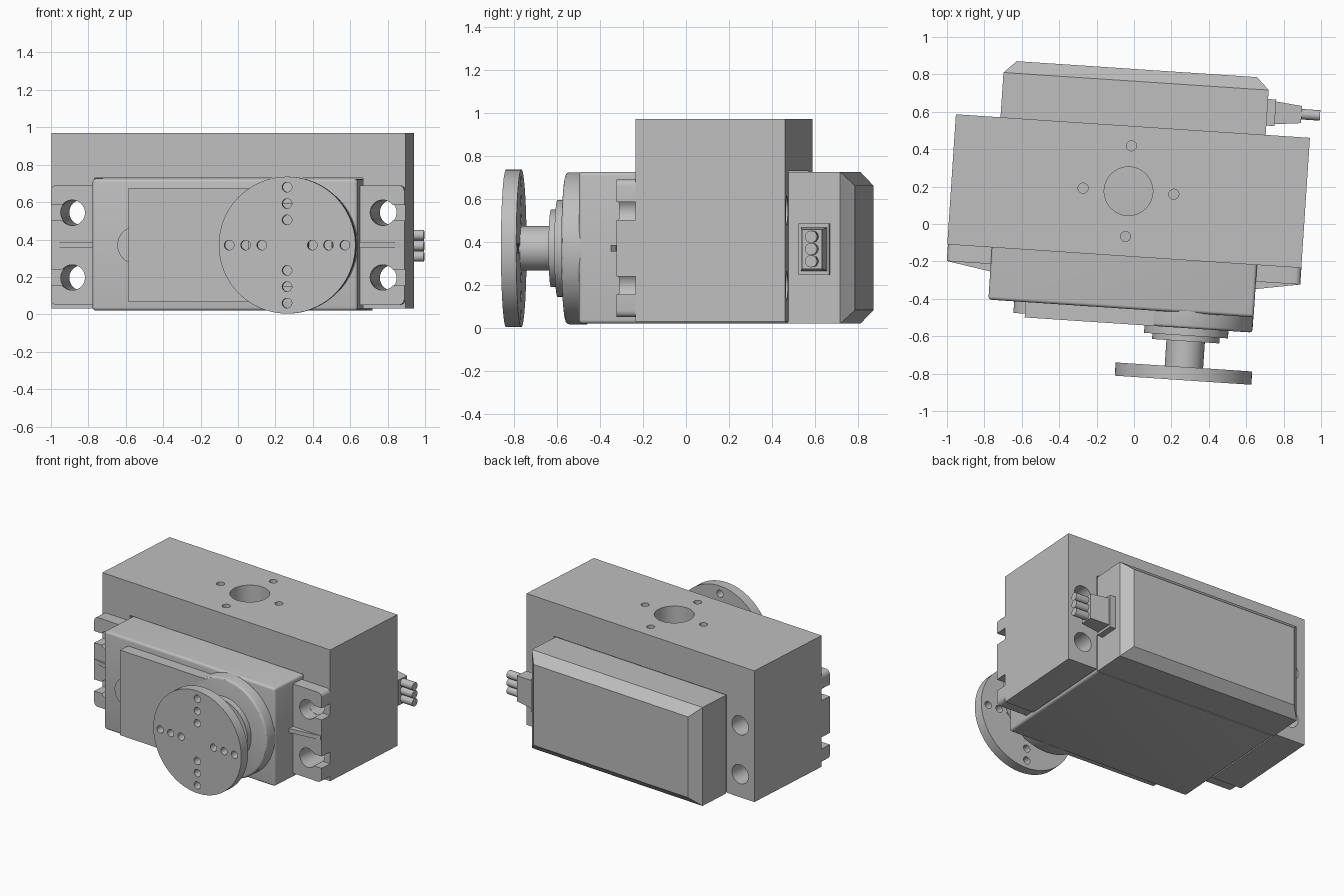
import bpy, bmesh, math
from mathutils import Matrix

if "Cube" in bpy.data.objects:
    bpy.data.objects.remove(bpy.data.objects["Cube"])

grey = bpy.data.materials.new("light grey")
grey.use_nodes = True
COLOUR = (0.52, 0.52, 0.52, 1)
grey.diffuse_color = COLOUR
grey.node_tree.nodes["Principled BSDF"].inputs["Base Color"].default_value = COLOUR

MID = -0.0385     # middle of the casing along its length
AXIS = 0.37       # height of the casing centre line
SHAFT = 0.317     # output shaft position along the length
parts = []


def finish(name, bm, keep=True):
    bmesh.ops.recalc_face_normals(bm, faces=bm.faces)
    mesh = bpy.data.meshes.new(name)
    bm.to_mesh(mesh)
    bm.free()
    mesh.materials.append(grey)
    obj = bpy.data.objects.new(name, mesh)
    bpy.context.collection.objects.link(obj)
    if keep:
        parts.append(obj)
    return obj


def activate(obj):
    bpy.ops.object.select_all(action='DESELECT')
    obj.select_set(True)
    bpy.context.view_layer.objects.active = obj


def box(name, x, y, z, keep=True):
    bm = bmesh.new()
    bmesh.ops.create_cube(bm, size=1)
    for v in bm.verts:
        v.co = [r[0] if c < 0 else r[1] for c, r in zip(v.co, (x, y, z))]
    return finish(name, bm, keep)


def cylinder(name, x, z, radius, y0, y1, sides=64, keep=True):
    bm = bmesh.new()
    turn = Matrix.Translation((x, (y0 + y1) / 2, z)) @ Matrix.Rotation(math.pi / 2, 4, 'X')
    bmesh.ops.create_cone(bm, cap_ends=True, segments=sides, radius1=radius,
                          radius2=radius, depth=y1 - y0, matrix=turn)
    return finish(name, bm, keep)


def upright(x, y, radius, z0, z1, sides=48):
    bm = bmesh.new()
    bmesh.ops.create_cone(bm, cap_ends=True, segments=sides, radius1=radius, radius2=radius,
                          depth=z1 - z0, matrix=Matrix.Translation((x, y, (z0 + z1) / 2)))
    return finish("cutter", bm, False)


def cut(obj, cutters):
    activate(obj)
    for c in cutters:
        c.hide_render = True
        mod = obj.modifiers.new("cut", 'BOOLEAN')
        mod.operation, mod.solver, mod.object = 'DIFFERENCE', 'EXACT', c
        bpy.ops.object.modifier_apply(modifier=mod.name)
        bpy.data.objects.remove(c)


def round_edges(obj, width, rule, segments=4):
    bm = bmesh.new()
    bm.from_mesh(obj.data)
    edges = [e for e in bm.edges if rule(*[v.co for v in e.verts])]
    bmesh.ops.bevel(bm, geom=edges, offset=width, segments=segments, profile=0.5, affect='EDGES')
    bm.to_mesh(obj.data)
    bm.free()


def taper(obj, axis, limit, centre, scale):
    for v in obj.data.vertices:
        if v.co[axis] > limit:
            for i in range(3):
                if i != axis:
                    v.co[i] = centre[i] + (v.co[i] - centre[i]) * scale[i]


# Mounting block, an upside-down U around the casing
block = box("mounting_block", (-0.989, 0.908), (-0.175, 0.522), (0.03, 0.97))
cutters = [box("cutter", (MID - 0.72, MID + 0.72), (-0.5, 0.8), (-0.2, 0.73), False),
           upright(-0.041, 0.173, 0.13, 0.6, 1.2)]
for i in range(4):
    a = i * math.pi / 2
    cutters.append(upright(-0.041 + 0.243 * math.cos(a), 0.173 + 0.243 * math.sin(a), 0.027, 0.6, 1.2, 24))
for s in (-1, 1):
    for z in (0.195, 0.545):
        cutters.append(cylinder("cutter", MID + s * 0.832, z, 0.068, -0.6, 0.8, 40, False))
cut(block, cutters)

# Casing: front part with softened edges, rear part with a chamfered back
front = box("front_casing", (-0.75, 0.671), (-0.455, 0.51), (0.02, 0.725))
round_edges(front, 0.018, lambda a, b: min(a.y, b.y) < 0)
rear = box("rear_casing", (-0.75, 0.671), (0.516, 0.762), (0.02, 0.725))
back = box("rear_cover", (-0.75, 0.671), (0.762, 0.827), (0.02, 0.725))
taper(back, 1, 0.8, (MID, 0, AXIS), (0.906, 1, 0.82))

# Raised front cover with its half-round tab and the round gear housing
box("front_cover", (-0.55, SHAFT), (-0.537, -0.44), (0.065, 0.675))
cylinder("cover_tab", -0.512, AXIS, 0.1, -0.517, -0.44)
housing = cylinder("gear_housing", SHAFT, AXIS, 0.353, -0.537, -0.44, 96)
round_edges(housing, 0.015, lambda a, b: max(a.y, b.y) < -0.5, 3)

# Stepped bearing, shaft and drilled output disc
cylinder("bearing_outer", SHAFT, AXIS, 0.225, -0.577, -0.53)
cylinder("bearing_inner", SHAFT, AXIS, 0.18, -0.607, -0.57)
cylinder("shaft", SHAFT, AXIS, 0.103, -0.75, -0.6)
disc = cylinder("output_disc", SHAFT, AXIS, 0.366, -0.816, -0.745, 96)
holes = []
for i in range(4):
    a = i * math.pi / 2
    for r in (0.135, 0.222, 0.31):
        holes.append(cylinder("cutter", SHAFT + r * math.cos(a), AXIS + r * math.sin(a),
                              0.026, -1, -0.6, 24, False))
cut(disc, holes)

# Mounting ears with open screw slots, each with a thin rib
for s, side in ((-1, "right"), (1, "left")):
    ear = box(side + "_ear", sorted((MID + s * 0.70, MID + s * 0.947)), (-0.264, -0.175), (0.05, 0.69))
    round_edges(ear, 0.03, lambda a, b: abs(a.y - b.y) > 0.05 and abs(a.x - MID) > 0.9)
    cutters = []
    for z in (0.197, 0.543):
        cutters.append(cylinder("cutter", MID + s * 0.832, z, 0.068, -0.5, 0, 40, False))
        cutters.append(box("cutter", sorted((MID + s * 0.832, MID + s * 1.1)), (-0.5, 0),
                           (z - 0.042, z + 0.042), False))
    cut(ear, cutters)
    rib = box(side + "_ear_rib", sorted((MID + s * 0.70, MID + s * 0.94)), (-0.306, -0.25), (0.355, 0.385))
    for v in rib.data.vertices:
        if abs(v.co.x - MID) > 0.9 and v.co.y < -0.3:
            v.co.y = -0.265

# Cable boot and three wires
box("cable_boot_base", (0.66, 0.715), (0.572, 0.714), (0.247, 0.485))
boot = box("cable_boot", (0.715, 0.855), (0.582, 0.704), (0.265, 0.467))
taper(boot, 0, 0.8, (0, 0.643, 0.366), (1, 0.75, 0.9))
for i, z in enumerate((0.31, 0.367, 0.424)):
    wire = cylinder("wire_%d" % (i + 1), 0, 0, 0.028, -0.06, 0.06, 24)
    wire.data.transform(Matrix.Translation((0.894, 0.645, z)) @ Matrix.Rotation(math.pi / 2, 4, 'Z'))

# Smooth the curved faces and turn everything slightly about the upright axis
turn = Matrix.Rotation(math.radians(-3.8), 4, 'Z')
for obj in parts:
    obj.data.transform(turn)
    activate(obj)
    bpy.ops.object.shade_smooth_by_angle(angle=math.radians(30))
